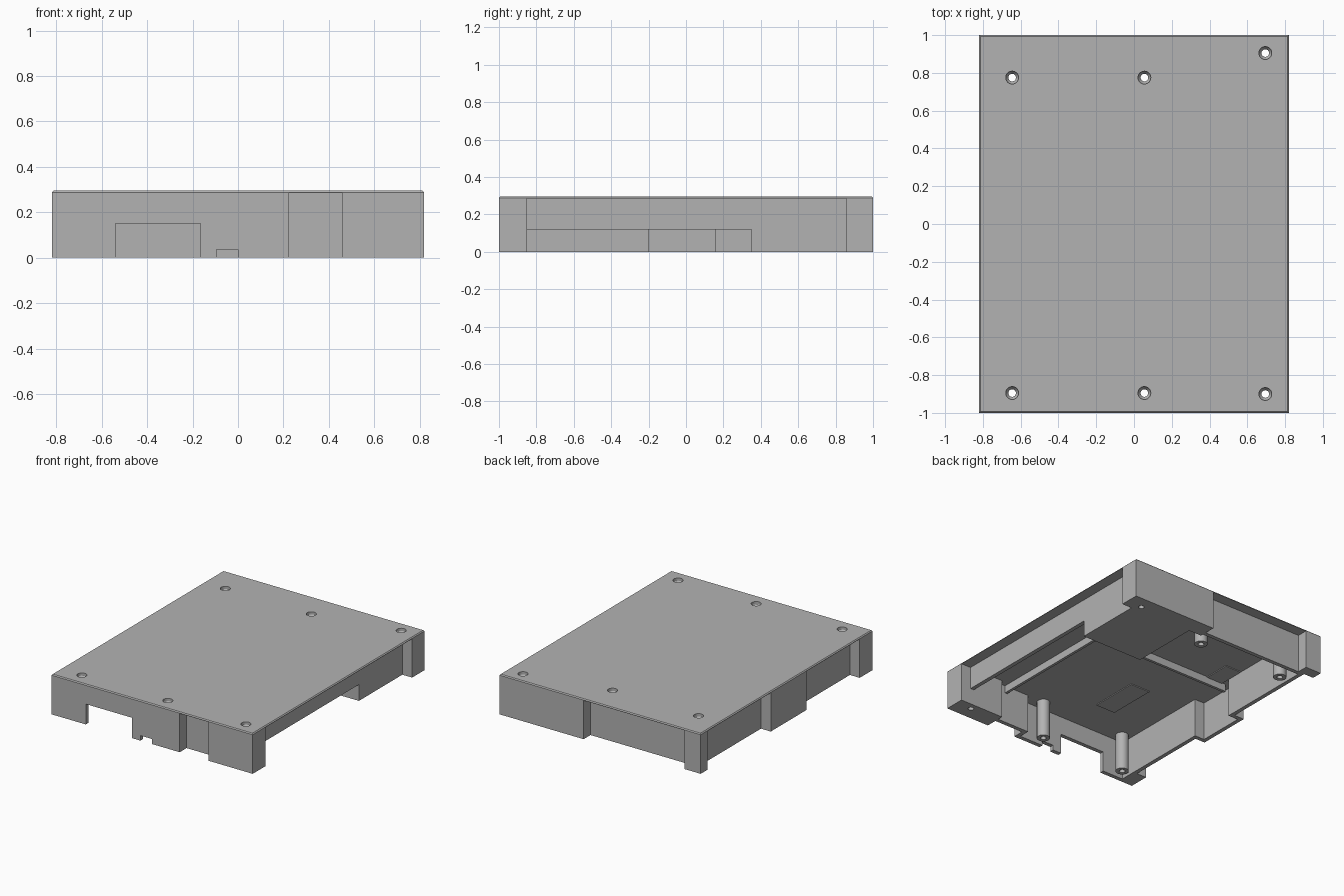
import bpy, bmesh
from math import cos, sin, tau

cube = bpy.data.objects.get("Cube")
if cube:
    bpy.data.objects.remove(cube)

grey = bpy.data.materials.new("plain_grey")
grey.use_nodes = True
grey.diffuse_color = (0.45, 0.45, 0.45, 1)
grey.node_tree.nodes["Principled BSDF"].inputs["Base Color"].default_value = (0.45, 0.45, 0.45, 1)

X, Y, TOP, CEIL = 0.82, 1.0, 0.295, 0.285
STEP, T = 0.08, 0.03          # recess depth and wall thickness


def finish(name, bm):
    bmesh.ops.recalc_face_normals(bm, faces=bm.faces)
    mesh = bpy.data.meshes.new(name)
    bm.to_mesh(mesh)
    bm.free()
    mesh.materials.append(grey)
    obj = bpy.data.objects.new(name, mesh)
    bpy.context.collection.objects.link(obj)
    return obj


def box(name, x0, x1, y0, y1, z0=0.0, z1=CEIL):
    bm = bmesh.new()
    bmesh.ops.create_cube(bm, size=1)
    for v in bm.verts:
        v.co = (x1 if v.co.x > 0 else x0, y1 if v.co.y > 0 else y0, z1 if v.co.z > 0 else z0)
    return finish(name, bm)


def lathe(name, centres, profile, sides=32):
    """Closed turned solids, one at each centre."""
    bm = bmesh.new()
    for cx, cy in centres:
        rings = [[bm.verts.new((cx + r * cos(tau * i / sides), cy + r * sin(tau * i / sides), z))
                  for i in range(sides)] for r, z in profile]
        for a, b in zip(rings, rings[1:]):
            for i in range(sides):
                j = (i + 1) % sides
                bm.faces.new((a[i], a[j], b[j], b[i]))
        bm.faces.new(rings[0])
        bm.faces.new(rings[-1])
    return finish(name, bm)


# Screw positions
post_spots = [(-0.645, 0.775), (0.055, 0.775), (-0.645, -0.895), (0.055, -0.895)]
block_spots = [(0.695, 0.905), (0.695, -0.9)]
cutter = lathe("screw_hole_cutter", post_spots + block_spots,
               [(0.02, -0.1), (0.02, 0.255), (0.034, 0.275), (0.034, 0.4)])
cutter.hide_render = True
cutter.hide_viewport = True
cutter.display_type = 'WIRE'


def drill(obj):
    mod = obj.modifiers.new("screw_holes", 'BOOLEAN')
    mod.operation = 'DIFFERENCE'
    mod.solver = 'EXACT'
    mod.object = cutter


# Lid plate with a small chamfer around its top edge
plate = box("top_plate", -X, X, -Y, Y, CEIL, TOP)
bm = bmesh.new()
bm.from_mesh(plate.data)
rim = [e for e in bm.edges if all(v.co.z > CEIL + 0.005 for v in e.verts)]
bmesh.ops.bevel(bm, geom=rim, offset=0.007, segments=1, affect='EDGES')
bm.to_mesh(plate.data)
bm.free()
drill(plate)

# Screw posts
posts = lathe("screw_posts", post_spots, [(0.045, 0.004), (0.045, CEIL)])
drill(posts)
for obj in (posts,):
    bpy.context.view_layer.objects.active = obj
    obj.select_set(True)
    bpy.ops.object.shade_smooth_by_angle()
    obj.select_set(False)

# Front wall with a wide port, a small port and a recessed bay
for x0, x1, z0 in [(-X, -0.54, 0), (-0.54, -0.165, 0.15), (-0.165, -0.095, 0),
                   (-0.095, 0, 0.037), (0, 0.225, 0)]:
    box("front_wall", x0, x1, -Y, -Y + T, z0)
box("front_bay_side", 0.225 - T, 0.225, -Y, -Y + STEP + T)
box("front_bay_wall", 0.225, 0.46, -Y + STEP, -Y + STEP + T)
drill(box("front_left_block", 0.46, X, -Y, -0.85))

# Left side: recessed wall with a long low opening, then a solid block
xr = X - STEP
box("left_wall", xr - T, xr, -0.85, 0.35, 0.12)
box("back_left_block", 0.24, xr, 0.35, 0.87)
bm = bmesh.new()
drill(box("back_left_corner", 0.6, X, 0.855, Y))
bm.free()

# Back wall: flush part, then a recessed part and a corner
box("back_wall_flush", 0.134, 0.6, 0.87, Y)
box("back_wall_recessed", -0.71, 0.134, Y - STEP - T, Y - STEP)
box("back_right_corner", -X, -0.69, Y - STEP, Y)

# Right side: recessed wall around one flush bay
box("right_wall_back", -xr, -xr + T, 0.155, Y - STEP)
box("right_wall_front", -xr, -xr + T, -0.85, -0.2)
box("right_bay_wall", -X, -X + T, -0.2, 0.155)
for y0 in (-0.2 - T, 0.155):
    box("right_bay_side", -X, -xr + T, y0, y0 + T)
box("front_right_corner", -X, -xr + T, -Y, -0.85)

# Ribs and shallow pads on the underside of the lid
box("cross_rib", -xr, 0.4, 0.07, 0.09, 0.23)
box("long_rib", 0.38, 0.4, -Y + STEP, 0.09, 0.23)
for cx, cy, w, d in [(-0.32, -0.5, 0.16, 0.37), (-0.64, 0.19, 0.13, 0.2)]:
    box("ceiling_pad", cx - w / 2, cx + w / 2, cy - d / 2, cy + d / 2, CEIL - 0.006)
